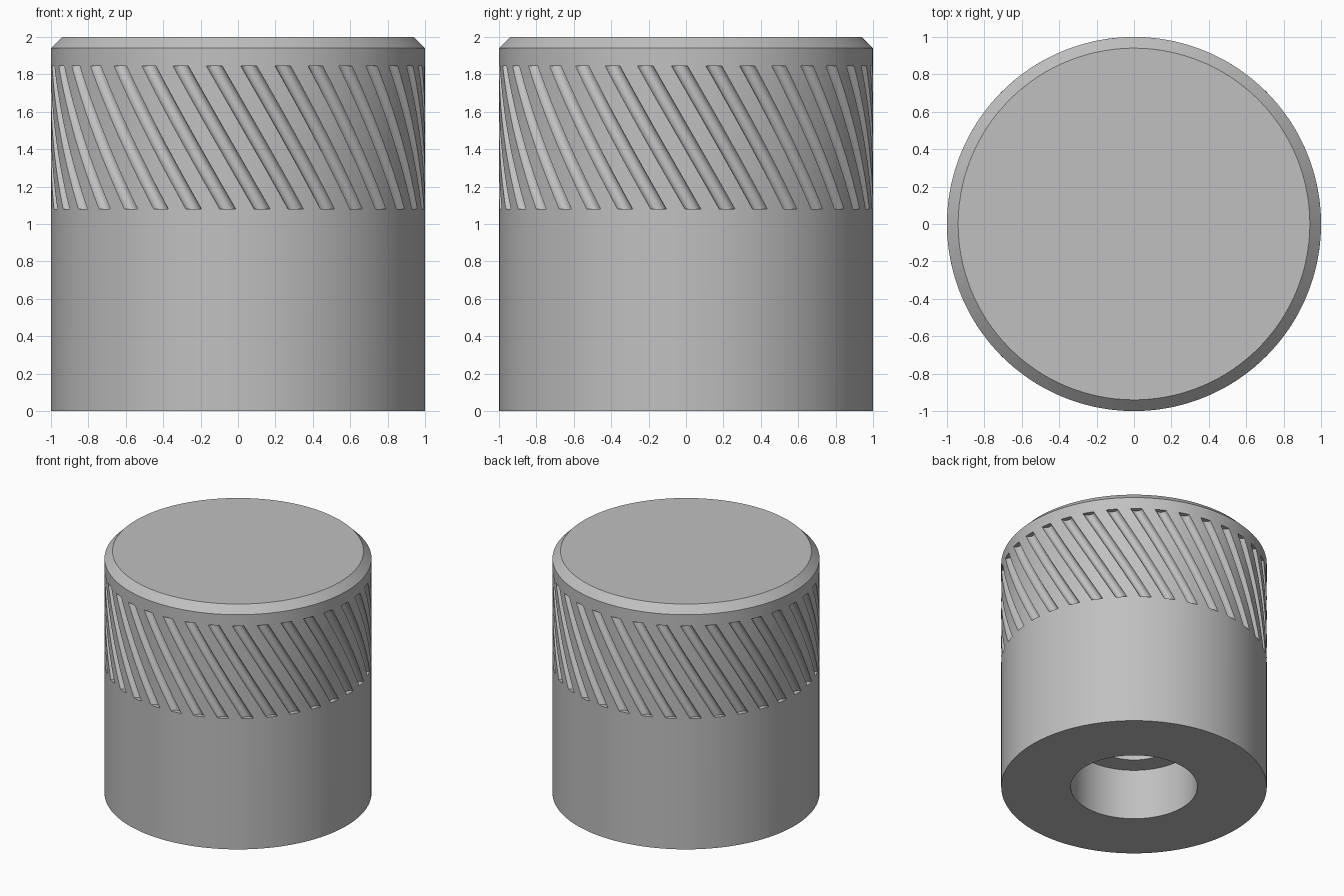
import bpy
import bmesh
import math

cube = bpy.data.objects.get("Cube")
if cube:
    bpy.data.objects.remove(cube, do_unlink=True)

GROOVES = 34
LOW, HIGH = 1.08, 1.845           # knurled band
HALF_WIDTH, DEPTH = 0.043, 0.038  # groove cross-section
PITCH = math.tau / GROOVES
TWIST = (HIGH - LOW) * math.tan(math.radians(30))
PHASE = math.radians(3.3)
ARC, LAND, STEPS = 8, 3, 16

# One pitch of the cross-section: (angle, inward depth)
section = []
for i in range(ARC + 1):
    t = math.pi * i / ARC
    section.append((-HALF_WIDTH * math.cos(t), DEPTH * math.sin(t)))
for i in range(1, LAND):
    section.append((HALF_WIDTH + (PITCH - 2 * HALF_WIDTH) * i / LAND, 0.0))

bm = bmesh.new()


def ring(radius, z, grooved=False):
    turn = PHASE + TWIST * (HIGH - min(max(z, LOW), HIGH)) / (HIGH - LOW)
    verts = []
    for g in range(GROOVES):
        for angle, cut in section:
            a = turn + g * PITCH + angle
            r = radius - (cut if grooved else 0.0)
            verts.append(bm.verts.new((r * math.sin(a), -r * math.cos(a), z)))
    return verts


# Rings from the bore ceiling, out under the base, up the side to the top
rings = [ring(0.32, 1.2), ring(0.32, 0.42), ring(0.477, 0.42), ring(0.477, 0),
         ring(1, 0), ring(1, LOW)]
for i in range(STEPS + 1):
    rings.append(ring(1, LOW + (HIGH - LOW) * i / STEPS, True))
rings += [ring(1, HIGH), ring(1, 1.94), ring(0.94, 2)]

for a, b in zip(rings, rings[1:]):
    for i in range(len(a)):
        j = (i + 1) % len(a)
        bm.faces.new((a[i], a[j], b[j], b[i]))
bm.faces.new(rings[-1])
bm.faces.new(rings[0][::-1])

# Merge the coincident land points at the groove ends
bmesh.ops.remove_doubles(bm, verts=bm.verts[:], dist=0.0001)
bmesh.ops.recalc_face_normals(bm, faces=bm.faces[:])

mesh = bpy.data.meshes.new("knurled_knob")
bm.to_mesh(mesh)
bm.free()
knob = bpy.data.objects.new("knurled_knob", mesh)
bpy.context.collection.objects.link(knob)

# Plain grey finish
grey = bpy.data.materials.new("plain_grey")
grey.use_nodes = True
colour = (0.53, 0.53, 0.53, 1)
grey.diffuse_color = colour
grey.node_tree.nodes["Principled BSDF"].inputs["Base Color"].default_value = colour
mesh.materials.append(grey)

bpy.ops.object.select_all(action="DESELECT")
knob.select_set(True)
bpy.context.view_layer.objects.active = knob
bpy.ops.object.shade_smooth_by_angle(angle=math.radians(30))
